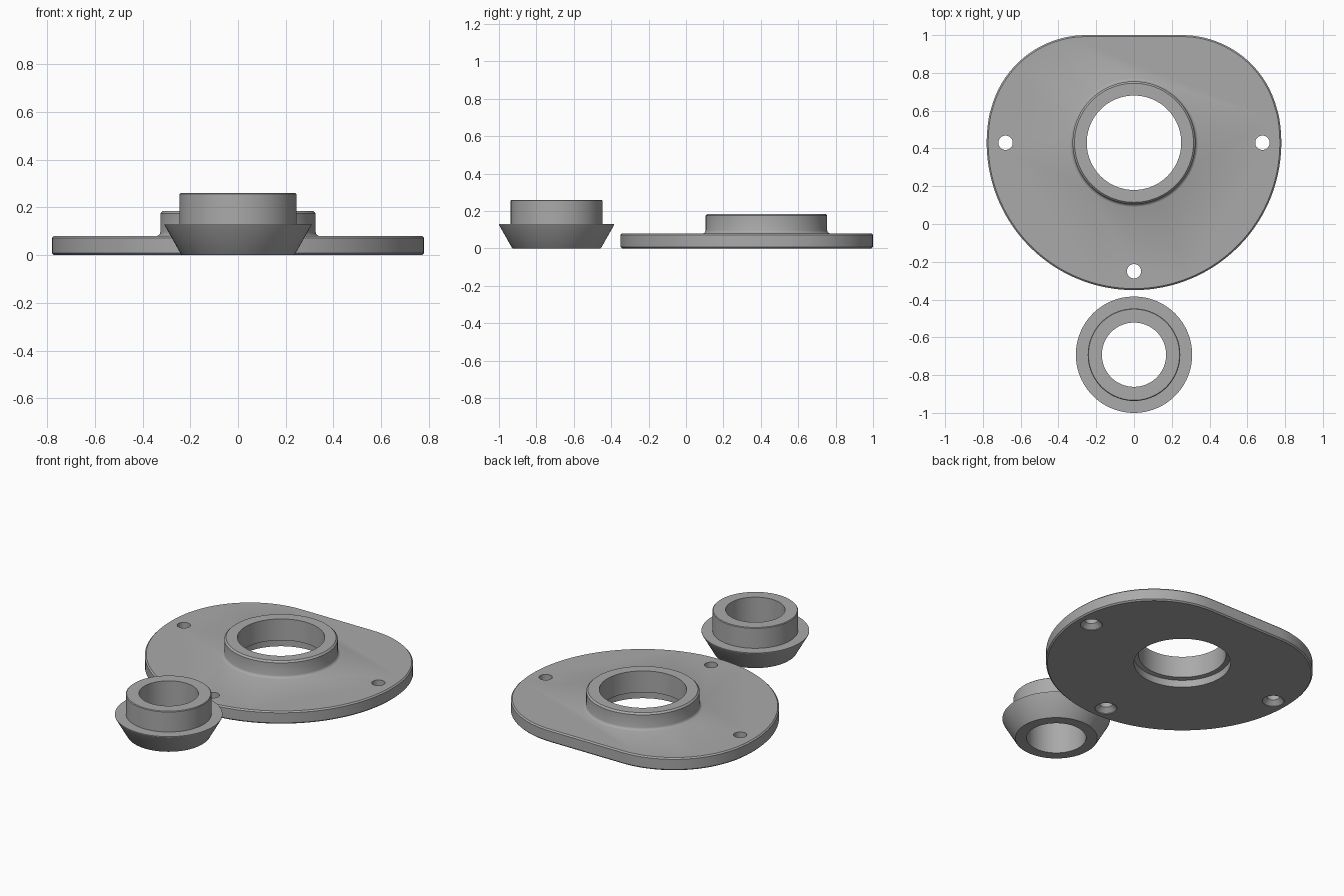
import bpy, bmesh, math
from math import sin, cos, pi

if "Cube" in bpy.data.objects:
    bpy.data.objects.remove(bpy.data.objects["Cube"])

grey = bpy.data.materials.new("plain grey")
grey.diffuse_color = (0.40, 0.40, 0.40, 1)
grey.use_nodes = True
grey.node_tree.nodes["Principled BSDF"].inputs["Base Color"].default_value = grey.diffuse_color
CY = 0.43           # plate circle centre in y


def finish(name, bm):
    bmesh.ops.recalc_face_normals(bm, faces=bm.faces)
    me = bpy.data.meshes.new(name)
    bm.to_mesh(me)
    bm.free()
    me.materials.append(grey)
    ob = bpy.data.objects.new(name, me)
    bpy.context.collection.objects.link(ob)
    return ob


def loft(name, loops, closed=False):
    """Skin a stack of equal-length loops; cap the ends or close into a tube."""
    bm = bmesh.new()
    rings = [[bm.verts.new(p) for p in lp] for lp in loops]
    n = len(rings[0])
    pairs = list(zip(rings, rings[1:]))
    if closed:
        pairs.append((rings[-1], rings[0]))
    else:
        bm.faces.new(rings[0])
        bm.faces.new(rings[-1])
    for a, b in pairs:
        for i in range(n):
            j = (i + 1) % n
            bm.faces.new((a[i], a[j], b[j], b[i]))
    return finish(name, bm)


def lathe(name, profile, x, y, n=96, closed=False):
    loops = [[(x + r * cos(2 * pi * i / n), y + r * sin(2 * pi * i / n), z)
              for i in range(n)] for r, z in profile]
    return loft(name, loops, closed)


def combine(ob, tool, op):
    m = ob.modifiers.new(op, 'BOOLEAN')
    m.operation, m.solver, m.object = op, 'EXACT', tool
    bpy.context.view_layer.objects.active = ob
    bpy.ops.object.modifier_apply(modifier=m.name)
    bpy.data.objects.remove(tool)


def smooth(ob):
    bpy.ops.object.select_all(action='DESELECT')
    ob.select_set(True)
    bpy.context.view_layer.objects.active = ob
    bpy.ops.object.shade_smooth_by_angle(angle=math.radians(25))


def plate_outline(inset, z):
    """Big arc blending through two corner arcs into a flat back edge."""
    R, r, cx = 0.78, 0.52, 0.253
    cy = 1.0 - r
    t = math.atan2(cy - CY, cx)
    pts = []
    for i in range(97):             # big arc, left round the front to right
        a = pi - t + (pi + 2 * t) * i / 96
        pts.append(((R - inset) * cos(a), CY + (R - inset) * sin(a), z))
    right = []
    for i in range(1, 25):          # corner arc
        a = t + (pi / 2 - t) * i / 24
        right.append((cx + (r - inset) * cos(a), cy + (r - inset) * sin(a), z))
    left = [(-x, y, z) for x, y, z in reversed(right)]
    return pts + right + left[:-1]


# Mounting plate with chamfered rims
plate = loft("mounting_plate", [plate_outline(i, z) for i, z in
             ((0.008, 0), (0, 0.008), (0, 0.072), (0.008, 0.08))])

# Raised collar with a small fillet at its foot
hub = [(0.34, 0.04), (0.34, 0.08), (0.333, 0.083), (0.328, 0.088), (0.325, 0.096),
       (0.325, 0.175), (0.315, 0.185)]
combine(plate, lathe("collar", hub, 0, CY), 'UNION')

# Stepped centre bore, wider underneath
bore = [(0.277, -0.05), (0.277, 0.045), (0.25, 0.05), (0.25, 0.3)]
combine(plate, lathe("bore_cutter", bore, 0, CY), 'DIFFERENCE')

# Screw holes, countersunk from below
screw = [(0.063, -0.05), (0.063, 0.004), (0.038, 0.03), (0.038, 0.2)]
for x, y in ((-0.68, CY), (0.68, CY), (0, -0.25)):
    combine(plate, lathe("screw_cutter", screw, x, y, 32), 'DIFFERENCE')
smooth(plate)

# Separate bushing: tapered foot, flat ledge, straight neck
bush = [(0.17, 0), (0.234, 0), (0.239, 0.004), (0.308, 0.126), (0.308, 0.13),
        (0.245, 0.13), (0.245, 0.256), (0.241, 0.26), (0.17, 0.26)]
smooth(lathe("bushing", bush, 0, -0.692, closed=True))
